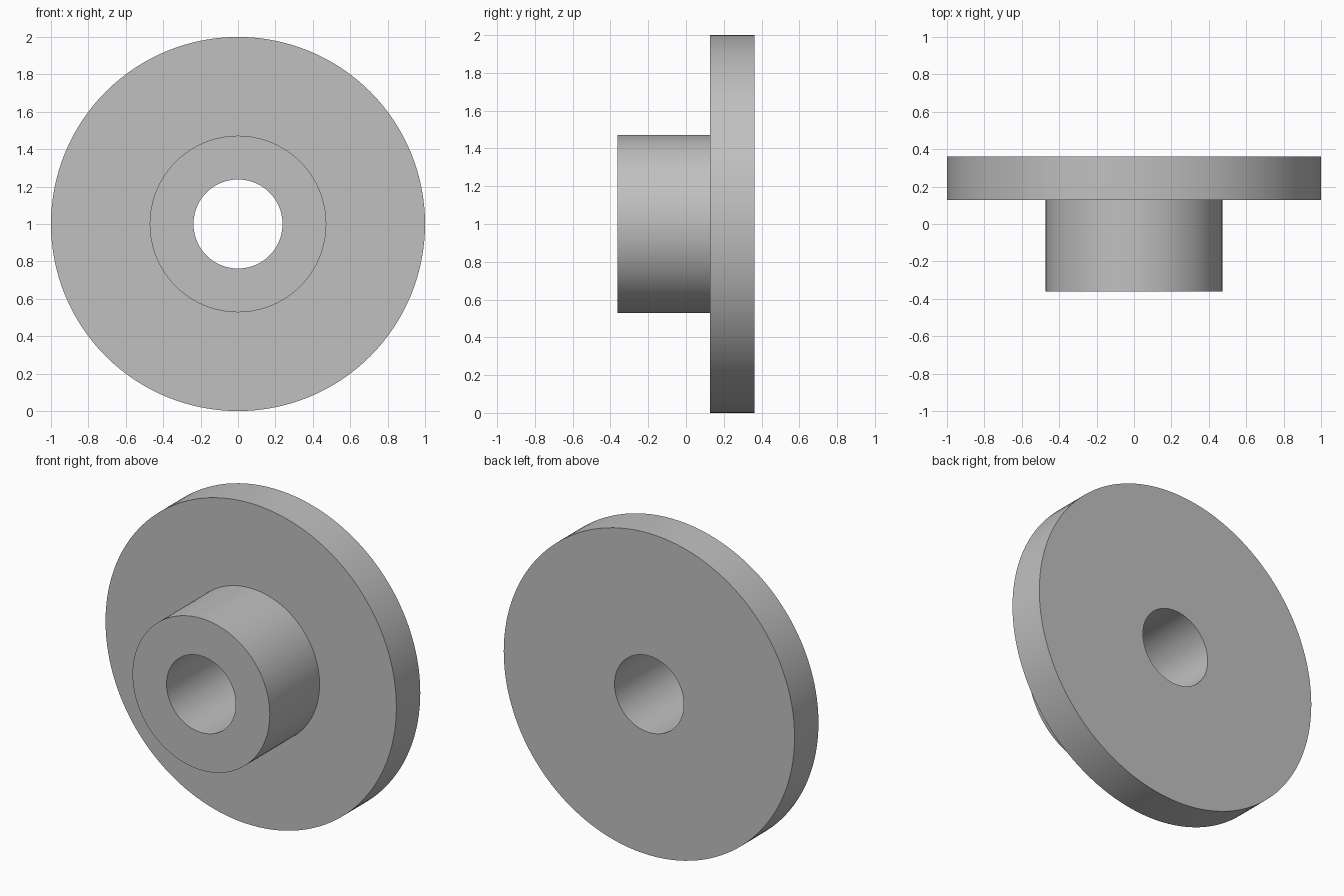
import bpy
import bmesh
from math import pi, radians
from mathutils import Vector

cube = bpy.data.objects.get("Cube")
if cube:
    bpy.data.objects.remove(cube, do_unlink=True)

SEGMENTS = 128
BORE, HUB, RIM = 0.238, 0.472, 1.0
FRONT, STEP, BACK = -0.362, 0.127, 0.362

# Plain grey metal
metal = bpy.data.materials.new("grey_metal")
metal.use_nodes = True
color = (0.53, 0.53, 0.53, 1)
metal.diffuse_color = color
metal.node_tree.nodes["Principled BSDF"].inputs["Base Color"].default_value = color

# Closed half-section (radius, depth), turned around the bore axis
section = [(BORE, FRONT), (HUB, FRONT), (HUB, STEP),
           (RIM, STEP), (RIM, BACK), (BORE, BACK)]
bm = bmesh.new()
verts = [bm.verts.new((0, y, r)) for r, y in section]
edges = [bm.edges.new((verts[i - 1], verts[i])) for i in range(len(verts))]
bmesh.ops.spin(bm, geom=verts + edges, cent=Vector((0, 0, 0)), axis=Vector((0, 1, 0)),
               angle=2 * pi, steps=SEGMENTS, use_merge=True)
bmesh.ops.remove_doubles(bm, verts=bm.verts, dist=0.0001)
bmesh.ops.recalc_face_normals(bm, faces=bm.faces)

mesh = bpy.data.meshes.new("flanged_hub")
bm.to_mesh(mesh)
bm.free()
mesh.materials.append(metal)
hub = bpy.data.objects.new("flanged_hub", mesh)
hub.location.z = RIM
bpy.context.collection.objects.link(hub)

# Smooth round walls with sharp rims
bpy.ops.object.select_all(action="DESELECT")
hub.select_set(True)
bpy.context.view_layer.objects.active = hub
bpy.ops.object.shade_smooth_by_angle(angle=radians(30))
